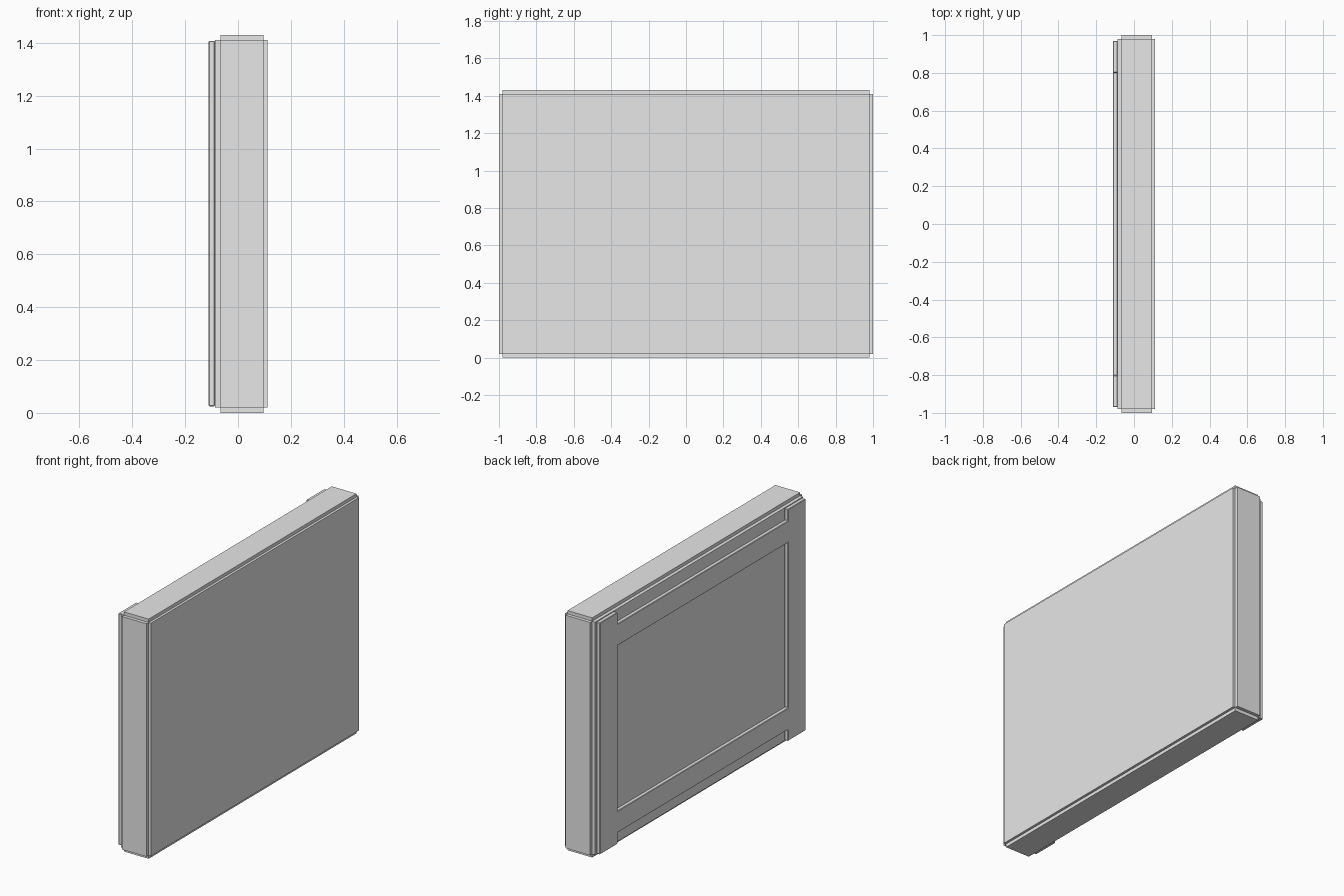
import bpy, bmesh

cube = bpy.data.objects.get("Cube")
if cube:
    bpy.data.objects.remove(cube, do_unlink=True)

grey = bpy.data.materials.new("plain_grey")
grey.use_nodes = True
colour = (0.8, 0.8, 0.8, 1)
grey.diffuse_color = colour
grey.node_tree.nodes["Principled BSDF"].inputs["Base Color"].default_value = colour


def finish(name, bm):
    bmesh.ops.recalc_face_normals(bm, faces=bm.faces)
    mesh = bpy.data.meshes.new(name)
    bm.to_mesh(mesh)
    bm.free()
    mesh.materials.append(grey)
    obj = bpy.data.objects.new(name, mesh)
    bpy.context.collection.objects.link(obj)
    return obj


def box(name, x, y, z):
    """Box spanning the given (low, high) range on each axis."""
    bm = bmesh.new()
    bmesh.ops.create_cube(bm, size=1)
    for v in bm.verts:
        v.co = [r[0] + (c + 0.5) * (r[1] - r[0]) for c, r in zip(v.co, (x, y, z))]
    return finish(name, bm)


# Panel with stepped edges: three crossing boxes, each long on one axis
STEP, HALF, TOP = 0.02, 1.0, 1.43
full = ((-0.087, 0.111), (-HALF, HALF), (0.0, TOP))
inner = [(lo + STEP, hi - STEP) for lo, hi in full]
inner[0] = (-0.067, 0.096)
panel = box("panel", full[0], inner[1], inner[2])
for name, axis in (("panel_sides", 1), ("panel_top_bottom", 2)):
    spans = list(inner)
    spans[axis] = full[axis]
    core = box(name, *spans)
    core.hide_render = True
    mod = panel.modifiers.new(name, "BOOLEAN")
    mod.operation, mod.solver, mod.object = "UNION", "EXACT", core

# Bake the union and drop the helper boxes
graph = bpy.context.evaluated_depsgraph_get()
baked = bpy.data.meshes.new_from_object(panel.evaluated_get(graph))
helpers = [m.object for m in panel.modifiers]
panel.modifiers.clear()
panel.data = baked
for helper in helpers:
    bpy.data.objects.remove(helper, do_unlink=True)

# Raised backing frame: grid of cells without the window and the end notches
ys = (-0.97, -0.803, 0.803, 0.97)
zs = (0.025, 0.092, 0.222, 1.208, 1.338, 1.407)
FRONT, BACK = -0.087, -0.111
bm = bmesh.new()
grid = [[bm.verts.new((FRONT, y, z)) for z in zs] for y in ys]
for i in range(len(ys) - 1):
    for j in range(len(zs) - 1):
        if i == 1 and j % 2 == 0:
            continue
        bm.faces.new((grid[i][j], grid[i + 1][j], grid[i + 1][j + 1], grid[i][j + 1]))
extruded = bmesh.ops.extrude_face_region(bm, geom=bm.faces[:])["geom"]
for v in extruded:
    if isinstance(v, bmesh.types.BMVert):
        v.co.x = BACK
bmesh.ops.dissolve_limit(bm, angle_limit=0.01, verts=bm.verts[:], edges=bm.edges[:])
frame = finish("backing_frame", bm)
bevel = frame.modifiers.new("soft_edges", "BEVEL")
bevel.width, bevel.segments = 0.003, 1
